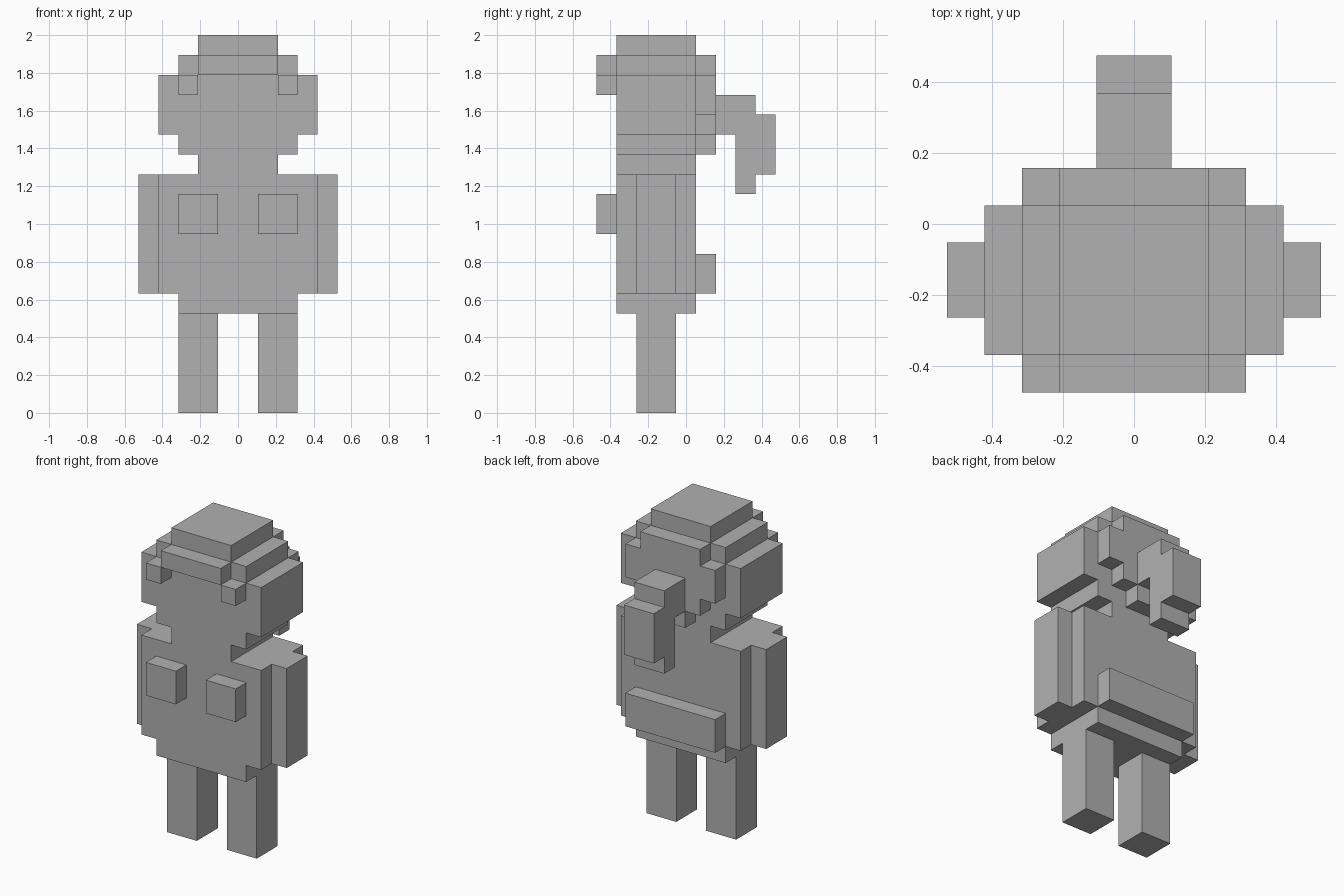
import bpy
import bmesh

cube = bpy.data.objects.get("Cube")
if cube:
    bpy.data.objects.remove(cube, do_unlink=True)

U = 2 / 19      # edge of one block
FRONT = -4.5    # y of the foremost block face, in blocks

grey = bpy.data.materials.new("plain_grey")
grey.use_nodes = True
grey.diffuse_color = (0.44, 0.44, 0.44, 1)
grey.node_tree.nodes["Principled BSDF"].inputs["Base Color"].default_value = grey.diffuse_color


def part(name, *boxes):
    """One object made of boxes, each given as x, y and z ranges in blocks."""
    bm = bmesh.new()
    for ranges in boxes:
        made = bmesh.ops.create_cube(bm, size=1)
        for v in made["verts"]:
            for i, (lo, hi) in enumerate(ranges):
                v.co[i] = (hi if v.co[i] > 0 else lo) * U
            v.co.y += FRONT * U
    mesh = bpy.data.meshes.new(name)
    bm.to_mesh(mesh)
    bm.free()
    mesh.materials.append(grey)
    obj = bpy.data.objects.new(name, mesh)
    bpy.context.collection.objects.link(obj)


def wide(half, y, z):
    """A box centred across the body."""
    return (-half, half), y, z


def pair(name, x, y, z):
    """The same box on both sides of the body."""
    part("left_" + name, (x, y, z))
    part("right_" + name, ((-x[1], -x[0]), y, z))


BODY = (1, 5)   # depth shared by torso and head

# Limbs and chest
pair("leg", (1, 3), (2, 4), (0, 5))
pair("arm", (4, 5), (2, 4), (6, 12))
pair("chest", (1, 3), (0, 1), (9, 11))

# Torso
part("pelvis", wide(3, BODY, (5, 6)))
part("torso", wide(4, BODY, (6, 12)))
part("rear", wide(3, (5, 6), (6, 8)))

# Head, stepped at the chin and the crown
part("neck", wide(2, BODY, (12, 13)))
part("head",
     wide(3, BODY, (13, 14)),
     wide(4, BODY, (14, 17)),
     wide(3, BODY, (17, 18)),
     wide(2, BODY, (18, 19)))

# Hair: fringe, side locks, stepped back and ponytail
part("fringe", wide(2, (0, 1), (17, 18)))
pair("front_lock", (2, 3), (0, 1), (16, 17))
part("back_hair",
     wide(2, (5, 6), (17, 18)),
     wide(3, (5, 6), (15, 17)),
     wide(2, (5, 6), (14, 15)),
     wide(1, (5, 6), (13, 14)))
part("ponytail",
     wide(1, (6, 8), (14, 16)),
     wide(1, (8, 9), (12, 15)),
     wide(1, (7, 8), (11, 14)))
